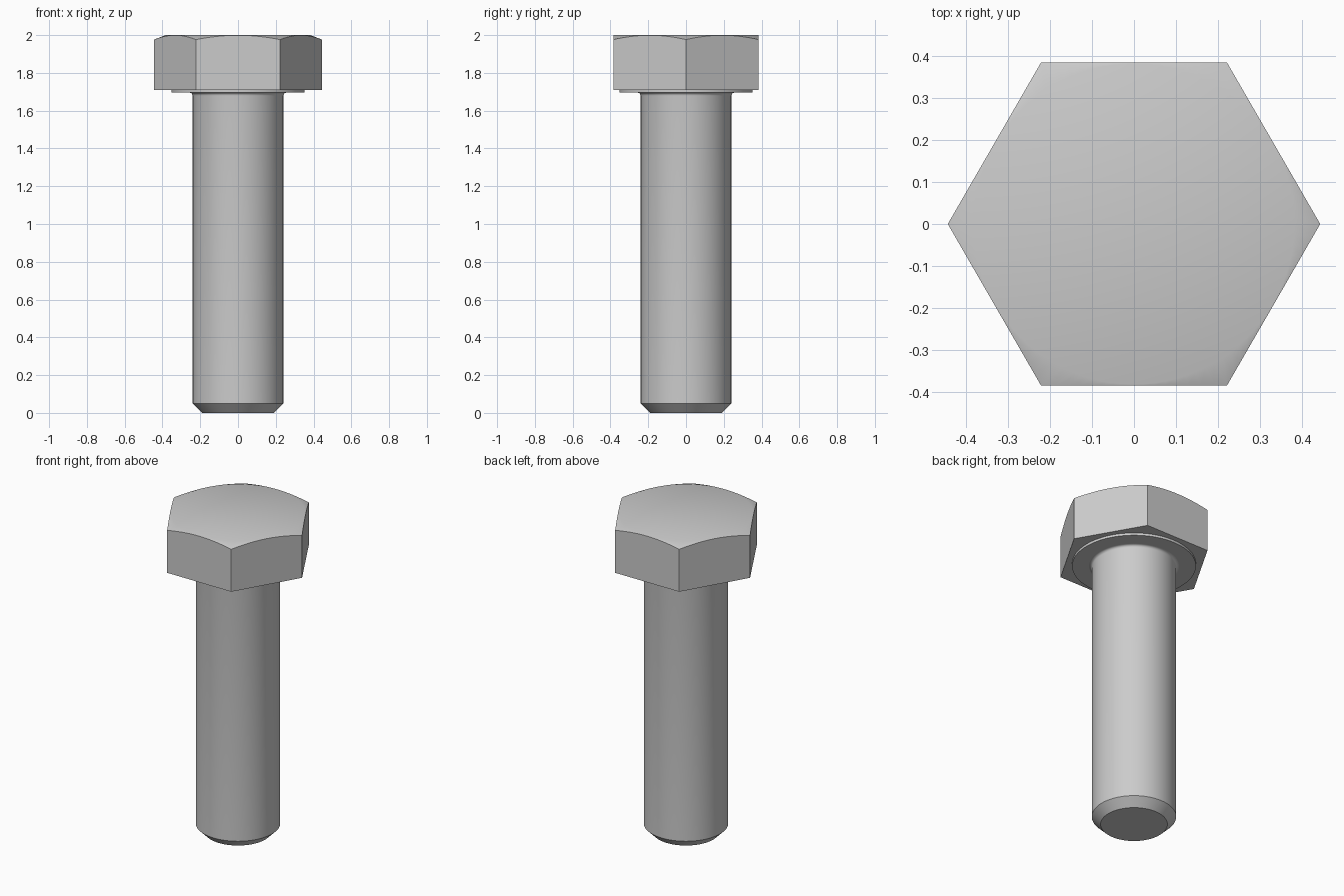
import bpy
import bmesh
import math

if "Cube" in bpy.data.objects:
    bpy.data.objects.remove(bpy.data.objects["Cube"], do_unlink=True)

SEGMENTS = 96          # multiple of six, so the hexagon corners land on vertices
APOTHEM = 0.385        # centre to flat of the head
CROWN = 0.383          # radius of the flat crown on top of the head
CHAMFER_SLOPE = math.tan(math.radians(21))

steel = bpy.data.materials.new("grey_steel")
steel.use_nodes = True
steel.diffuse_color = (0.6, 0.6, 0.6, 1)
steel.node_tree.nodes["Principled BSDF"].inputs["Base Color"].default_value = (0.6, 0.6, 0.6, 1)


def loft(name, rings):
    """Skin rings from bottom to top and cap both ends; a ring maps angle to (radius, z)."""
    bm = bmesh.new()
    loops = []
    for ring in rings:
        loop = []
        for i in range(SEGMENTS):
            a = math.tau * i / SEGMENTS
            r, z = ring(a)
            loop.append(bm.verts.new((r * math.cos(a), r * math.sin(a), z)))
        loops.append(loop)
    for low, high in zip(loops, loops[1:]):
        for i in range(SEGMENTS):
            j = (i + 1) % SEGMENTS
            bm.faces.new((low[i], low[j], high[j], high[i]))
    bm.faces.new(loops[0][::-1])
    bm.faces.new(loops[-1])
    mesh = bpy.data.meshes.new(name)
    bm.to_mesh(mesh)
    bm.free()
    mesh.materials.append(steel)
    obj = bpy.data.objects.new(name, mesh)
    bpy.context.collection.objects.link(obj)
    bpy.ops.object.select_all(action="DESELECT")
    obj.select_set(True)
    bpy.context.view_layer.objects.active = obj
    bpy.ops.object.shade_smooth_by_angle(angle=math.radians(30))
    return obj


def circle(r, z):
    return lambda a: (r, z)


def hex_radius(a):
    """Distance to the hexagon outline, with corners on the x axis."""
    sector = math.pi / 3
    return APOTHEM / math.cos(a % sector - sector / 2)


def hex_base(a):
    return hex_radius(a), 1.71


def hex_chamfer(a):
    r = hex_radius(a)
    return r, 2 - (r - CROWN) * CHAMFER_SLOPE


# Hexagonal head with a conical chamfer that scallops the sides
loft("bolt_head", [hex_base, hex_chamfer, circle(CROWN, 2)])

# Thin round bearing face under the head
loft("washer_face", [circle(0.352, 1.695), circle(0.352, 1.712)])

# Shank with chamfered tip and a small fillet into the bearing face
fillet = 0.016
shank = [circle(0.19, 0), circle(0.24, 0.05)]
for k in range(6):
    t = math.pi / 2 * k / 5
    shank.append(circle(0.24 + fillet * (1 - math.cos(t)),
                        1.695 - fillet + fillet * math.sin(t)))
loft("shank", shank)
